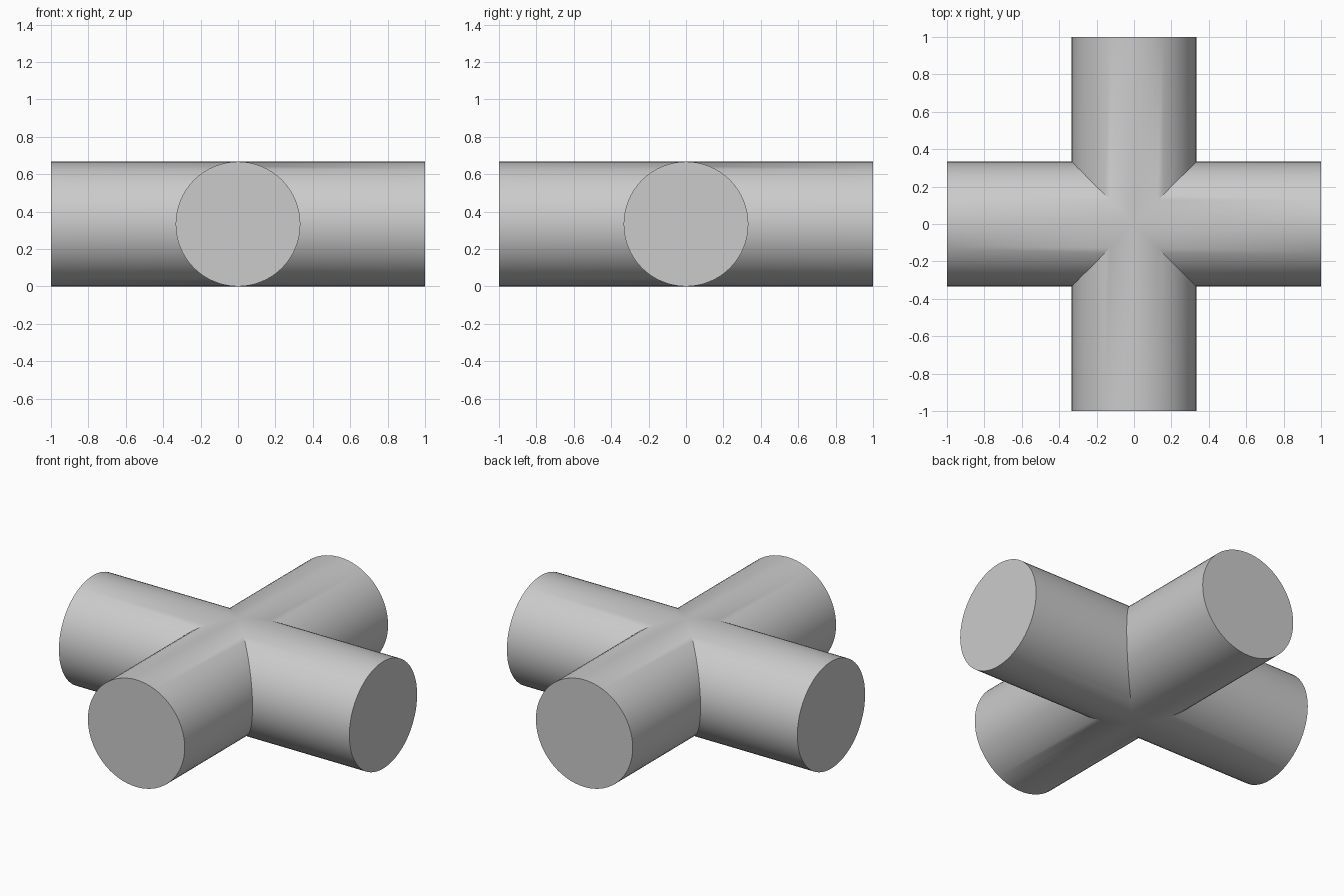
import bpy
import bmesh
from math import cos, sin, pi, radians
from mathutils import Matrix

if "Cube" in bpy.data.objects:
    bpy.data.objects.remove(bpy.data.objects["Cube"], do_unlink=True)

RADIUS = 1 / 3
REACH = 1.0
SIDES = 64  # multiple of four, so the seams of the arms meet at top and bottom


def add_arm(bm, turn):
    """One round arm: flat cap outside, mitred against its neighbours inside."""
    rot = Matrix.Rotation(turn, 3, 'Z')
    outer, inner = [], []
    for i in range(SIDES):
        t = 2 * pi * i / SIDES
        side, height = RADIUS * cos(t), RADIUS + RADIUS * sin(t)
        outer.append(bm.verts.new(rot @ Matrix.Translation((REACH, side, height)).translation))
        inner.append(bm.verts.new(rot @ Matrix.Translation((abs(side), side, height)).translation))
    bm.faces.new(outer)
    for i in range(SIDES):
        j = (i + 1) % SIDES
        bm.faces.new((inner[i], inner[j], outer[j], outer[i]))


# Four arms welded into one closed cross
bm = bmesh.new()
for quarter in range(4):
    add_arm(bm, quarter * pi / 2)
bmesh.ops.remove_doubles(bm, verts=bm.verts, dist=0.0001)
bmesh.ops.recalc_face_normals(bm, faces=bm.faces)
mesh = bpy.data.meshes.new("pipe_cross")
bm.to_mesh(mesh)
bm.free()

cross = bpy.data.objects.new("pipe_cross", mesh)
bpy.context.collection.objects.link(cross)

# Plain grey
grey = bpy.data.materials.new("light_grey")
grey.use_nodes = True
colour = (0.6, 0.6, 0.6, 1)
grey.diffuse_color = colour
grey.node_tree.nodes["Principled BSDF"].inputs["Base Color"].default_value = colour
mesh.materials.append(grey)

# Smooth sides, sharp caps and creases
bpy.ops.object.select_all(action='DESELECT')
cross.select_set(True)
bpy.context.view_layer.objects.active = cross
bpy.ops.object.shade_smooth_by_angle(angle=radians(30))
